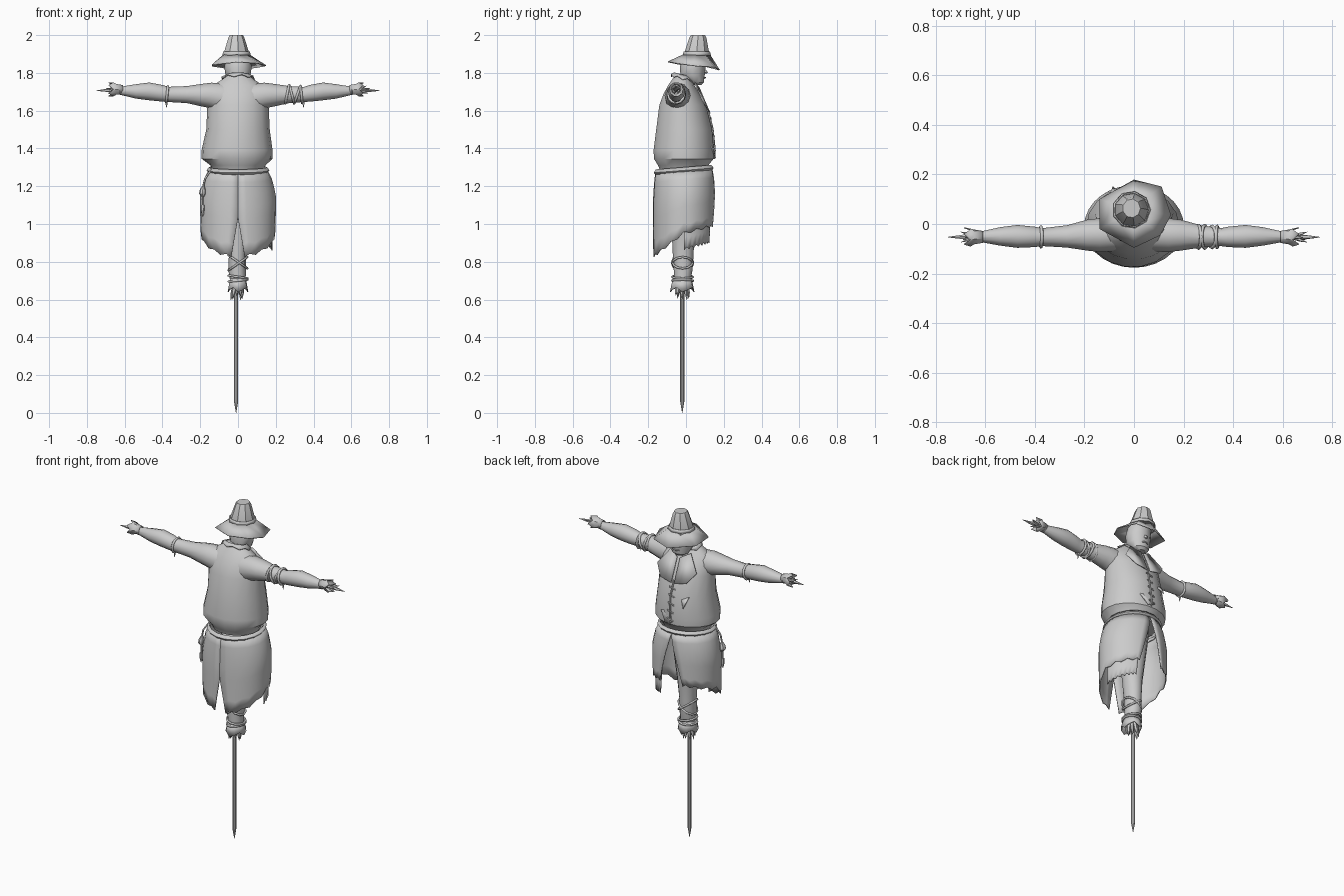
import bpy, math, random
from math import sin, cos, pi
from mathutils import Vector

random.seed(4)
if "Cube" in bpy.data.objects:
    bpy.data.objects.remove(bpy.data.objects["Cube"])

cloth = bpy.data.materials.new("plain_grey")
cloth.use_nodes = True
cloth.diffuse_color = (0.6, 0.6, 0.6, 1)
cloth.node_tree.nodes["Principled BSDF"].inputs["Base Color"].default_value = (0.6, 0.6, 0.6, 1)

X, Y, Z = Vector((1, 0, 0)), Vector((0, 1, 0)), Vector((0, 0, 1))


def mesh(name, verts, faces, thick=0, angle=35):
    me = bpy.data.meshes.new(name)
    me.from_pydata([tuple(v) for v in verts], [], faces)
    me.materials.append(cloth)
    ob = bpy.data.objects.new(name, me)
    bpy.context.collection.objects.link(ob)
    if thick:
        mod = ob.modifiers.new("thickness", 'SOLIDIFY')
        mod.thickness, mod.offset = thick, 0
    bpy.ops.object.select_all(action='DESELECT')
    bpy.context.view_layer.objects.active = ob
    ob.select_set(True)
    bpy.ops.object.mode_set(mode='EDIT')
    bpy.ops.mesh.select_all(action='SELECT')
    bpy.ops.mesh.normals_make_consistent(inside=False)
    bpy.ops.object.mode_set(mode='OBJECT')
    bpy.ops.object.shade_smooth_by_angle(angle=math.radians(angle))
    return ob


def loft(name, rows, closed=True, caps=True, thick=0, angle=35):
    """Skin a list of equally long point rows."""
    n = len(rows[0])
    faces = []
    for r in range(len(rows) - 1):
        for i in range(n if closed else n - 1):
            j = (i + 1) % n
            faces.append((r * n + i, r * n + j, r * n + n + j, r * n + n + i))
    if closed and caps:
        faces.append(tuple(range(n))[::-1])
        faces.append(tuple(range(len(rows) * n - n, len(rows) * n)))
    return mesh(name, [p for row in rows for p in row], faces, thick, angle)


def ring(c, a, b, n):
    c = Vector(c)
    return [c + a * cos(2 * pi * i / n) + b * sin(2 * pi * i / n) for i in range(n)]


def upright(name, stations, n, **kw):
    """Stations are z, centre x, centre y, radius x, radius y."""
    return loft(name, [ring((x, y, z), X * rx, Y * ry, n) for z, x, y, rx, ry in stations], **kw)


def sideways(name, s, stations, n, **kw):
    """Stations are distance, y, z, radius y, radius z along side s."""
    return loft(name, [ring((s * x, y, z), Y * ry, Z * rz, n) for x, y, z, ry, rz in stations], **kw)


def cord(name, points, r, closed=False):
    """Thin rope along points."""
    cu = bpy.data.curves.new(name, 'CURVE')
    cu.dimensions, cu.bevel_depth, cu.bevel_resolution = '3D', r, 1
    sp = cu.splines.new('POLY')
    sp.points.add(len(points) - 1)
    for p, q in zip(sp.points, points):
        p.co = (*q, 1)
    sp.use_cyclic_u = closed
    cu.materials.append(cloth)
    ob = bpy.data.objects.new(name, cu)
    bpy.context.collection.objects.link(ob)


def spike(name, a, b, r):
    a, b = Vector(a), Vector(b)
    u = (b - a).orthogonal().normalized()
    v = (b - a).normalized().cross(u)
    loft(name, [ring(a, u * r, v * r, 5), ring(a.lerp(b, .6), u * r * .8, v * r * .8, 5),
                ring(b, u * r * .1, v * r * .1, 5)])


# Pole sharpened at the bottom
upright("pole", [(0, -.01, -.02, .001, .001), (.06, -.01, -.02, .011, .011),
                 (1.3, -.01, -.02, .011, .011)], 8)

# Stuffed trouser leg, flared cuff and straw
upright("trouser_leg", [(.69, 0, -.02, .04, .042), (.76, -.005, -.015, .047, .05),
                        (.84, -.003, -.015, .045, .055), (.95, 0, -.015, .055, .06),
                        (1.25, 0, -.01, .09, .09)], 12)
cuff = [ring((0, -.02, z), X * r, Y * r * 1.2, 12) for z, r in ((.71, .04), (.64, .052))]
for i, p in enumerate(cuff[1]):
    p.z += .012 * (i % 3)
loft("trouser_cuff", cuff, caps=False, thick=.005)
for i in range(8):
    a = i * pi / 4
    spike("leg_straw", (.02 * cos(a), .025 * sin(a) - .02, .68),
          (.03 * cos(a) - .008, .035 * sin(a) - .02, .595 + .03 * random.random()), .012)
for z, tilt in ((.70, .1), (.72, -.15), (.79, .7), (.80, -.7)):
    cord("leg_strap", [p + Z * tilt * p.x for p in
                       ring((0, -.018, z), X * .05, Y * .055, 12)], .006, True)

# Coat body
upright("coat_body", [(1.285, 0, -.015, .135, .125), (1.31, 0, -.015, .145, .135),
                      (1.345, -.005, -.012, .187, .16), (1.39, -.005, -.012, .188, .162),
                      (1.50, 0, -.01, .168, .15), (1.63, 0, -.018, .162, .125),
                      (1.69, 0, -.024, .155, .096), (1.735, 0, -.025, .13, .07),
                      (1.765, 0, -.022, .085, .052), (1.785, 0, -.02, .06, .04)], 18)

# Belt
belt = [[p + Z * .08 * p.y for p in ring((0, -.012, z), X * r, Y * (r - .005), 18)]
        for z, r in ((1.27, .152), (1.285, .163), (1.30, .152))]
loft("belt", belt, caps=False, thick=.006)


# Coat skirt panels, slit at front and back, with a lower rear hem
def skirt(name, s, scale, start, end, drop=0):
    rows, n, m = [], 14, 7
    for k in range(m + 1):
        t = k / m
        row = []
        for i in range(n + 1):
            u = start + (end - start) * i / n
            y0 = cos(u * pi)
            hem = .945 + (.04 * y0 if y0 > 0 else .12 * y0) + .014 * (i % 2) - drop
            z = 1.285 + (hem - 1.285) * t
            flare = scale * (.77 + .23 * min(1, t * 2.4) ** .6 - .04 * max(0, t - .6))
            front = .4 * t * (1 - u) ** 6
            rear = .9 * max(0, 1.03 - z) * u ** 8
            ang = u * pi + front - rear
            row.append((s * .198 * flare * sin(ang),
                        -.01 + .163 * (.6 * scale + .4 * flare) * cos(ang), z))
        rows.append(row)
    loft(name, rows, closed=False, thick=.006)


for s in (1, -1):
    skirt("coat_skirt", s, 1, 0, 1)
skirt("skirt_lining", 1, .92, .08, .5, .085)

# Sleeves, wrist cuffs and twig hands
for s in (1, -1):
    k = 0 if s < 0 else .02
    sideways("sleeve", s, [(.06, -.04, 1.66, .07, .085), (.14, -.045, 1.68, .068, .068),
                           (.19, -.045, 1.682, .062, .06), (.27, -.05, 1.685, .045, .045),
                           (.37 - k, -.053, 1.686, .036, .04), (.40 - k, -.052, 1.692, .041, .044),
                           (.47 - k, -.05, 1.702, .046, .047), (.54 - k, -.05, 1.702, .037, .038),
                           (.64 - k, -.052, 1.706, .017, .018)], 12)
    flare = [ring((s * (x - k), -.052, 1.713), Y * r, Z * r, 10)
             for x, r in ((.61, .022), (.645, .028), (.685, .037))]
    for i, p in enumerate(flare[2]):
        p.x -= s * .025 * (i % 2)
    loft("wrist_cuff", flare, caps=False, thick=.004)
    spike("twig_hand", (s * .6, -.052, 1.71), (s * .75, -.053, 1.706), .012)
    for a in (.4, 1.7, 2.9, 4.2, 5.4):
        spike("twig_finger", (s * .63, -.052, 1.71),
              (s * (.69 + .01 * sin(a * 3)), -.052 + .022 * cos(a), 1.71 + .022 * sin(a)), .008)
    cord("wrist_cord", ring((s * (.622 - k), -.052, 1.708), Y * .023, Z * .023, 10), .004, True)

# Elbow wraps with hanging ends
for x, lean, r in ((-.375, .1, .04), (.26, .2, .046), (.285, -.25, .046),
                   (.315, .35, .043), (.335, -.1, .043)):
    cord("arm_wrap", [p + X * lean * (p.z - 1.686) for p in
                      ring((x, -.052, 1.686), Y * r, Z * (r + .002), 12)], .007, True)
for x in (-.38, .345):
    spike("wrap_end", (x, -.06, 1.66), (x + .002, -.065, 1.615), .006)

# Lapels, torn flap, front seam and stitches
for s in (1, -1):
    lapel = [(s * .01, .07, 1.72), (s * .065, .045, 1.75), (s * .13, .085, 1.66),
             (s * .085, .122, 1.60), (s * .01, .127, 1.585)]
    mesh("lapel", lapel, [tuple(range(5))], thick=.006)
mesh("torn_flap", [(-.06, .128, 1.50), (-.10, .112, 1.52), (-.085, .15, 1.46)], [(0, 1, 2)], thick=.006)
mesh("coat_tail_corner", [(.0, .135, 1.43), (.07, .135, 1.41), (.03, .155, 1.35), (-.01, .153, 1.36)],
     [(0, 1, 2, 3)], thick=.006)
seam = [(0, .117, 1.6), (.006, .142, 1.5), (0, .153, 1.39), (.004, .15, 1.345)]
cord("front_seam", seam, .005)
for i in range(5):
    z = 1.37 + i * .045
    y = .153 - .14 * max(0, z - 1.39)
    cord("stitch", [(-.02, y, z), (.02, y, z + .012)], .004)

# Ragged collar
collar = [[p + Z * -.25 * (p.y + .02) for p in ring((0, -.018, z), X * rx, Y * ry, 14)]
          for z, rx, ry in ((1.79, .06, .045), (1.765, .088, .062))]
for i, p in enumerate(collar[1]):
    p.z += .012 * (i % 2)
loft("collar", collar, caps=False, thick=.005)

# Sack head drooping forward
upright("sack_head", [(1.735, 0, .06, .025, .02), (1.75, 0, .052, .05, .042),
                      (1.785, 0, .035, .066, .064), (1.83, 0, .035, .072, .068),
                      (1.88, 0, .045, .066, .062), (1.91, 0, .05, .04, .04)], 12)
spike("nose", (0, .085, 1.815), (0, .115, 1.80), .014)
cord("mouth_seam", [(.035 * sin(a), .04 + .062 * cos(a), 1.775) for a in (-1, -.5, 0, .5, 1)], .004)

# Hat: crooked brim, crown and band
rim = [(-.137, .10, 1.835), (0, .177, 1.815), (.11, .15, 1.83), (.148, .036, 1.838),
       (.105, -.045, 1.85), (0, -.095, 1.858), (-.137, -.02, 1.842)]
centre = Vector((-.01, .057, 1.897))
inner = []
for p in rim:
    d = Vector(p) - centre
    d.z = 0
    inner.append(centre + d.normalized() * .068)
loft("hat_brim", [rim, inner], caps=False, thick=.005, angle=20)
upright("hat_crown", [(1.88, -.01, .057, .072, .07), (1.91, -.01, .057, .068, .066),
                      (1.985, -.01, .063, .044, .046), (2.0, -.01, .063, .036, .038)], 9, angle=30)
upright("hat_band", [(1.893, -.01, .057, .076, .074), (1.912, -.01, .057, .071, .069)],
        9, caps=False, thick=.004)

# Pouch hanging from the belt
cord("pouch_rope", [(-.14, -.075, 1.29), (-.175, -.08, 1.24), (-.188, -.08, 1.18),
                    (-.185, -.085, 1.05)], .005)
upright("pouch", [(1.145, -.186, -.08, .008, .01), (1.16, -.188, -.08, .018, .02),
                  (1.18, -.187, -.08, .016, .018), (1.2, -.184, -.08, .007, .008)], 8)
spike("pouch_tassel", (-.185, -.085, 1.1), (-.187, -.085, 1.04), .01)
